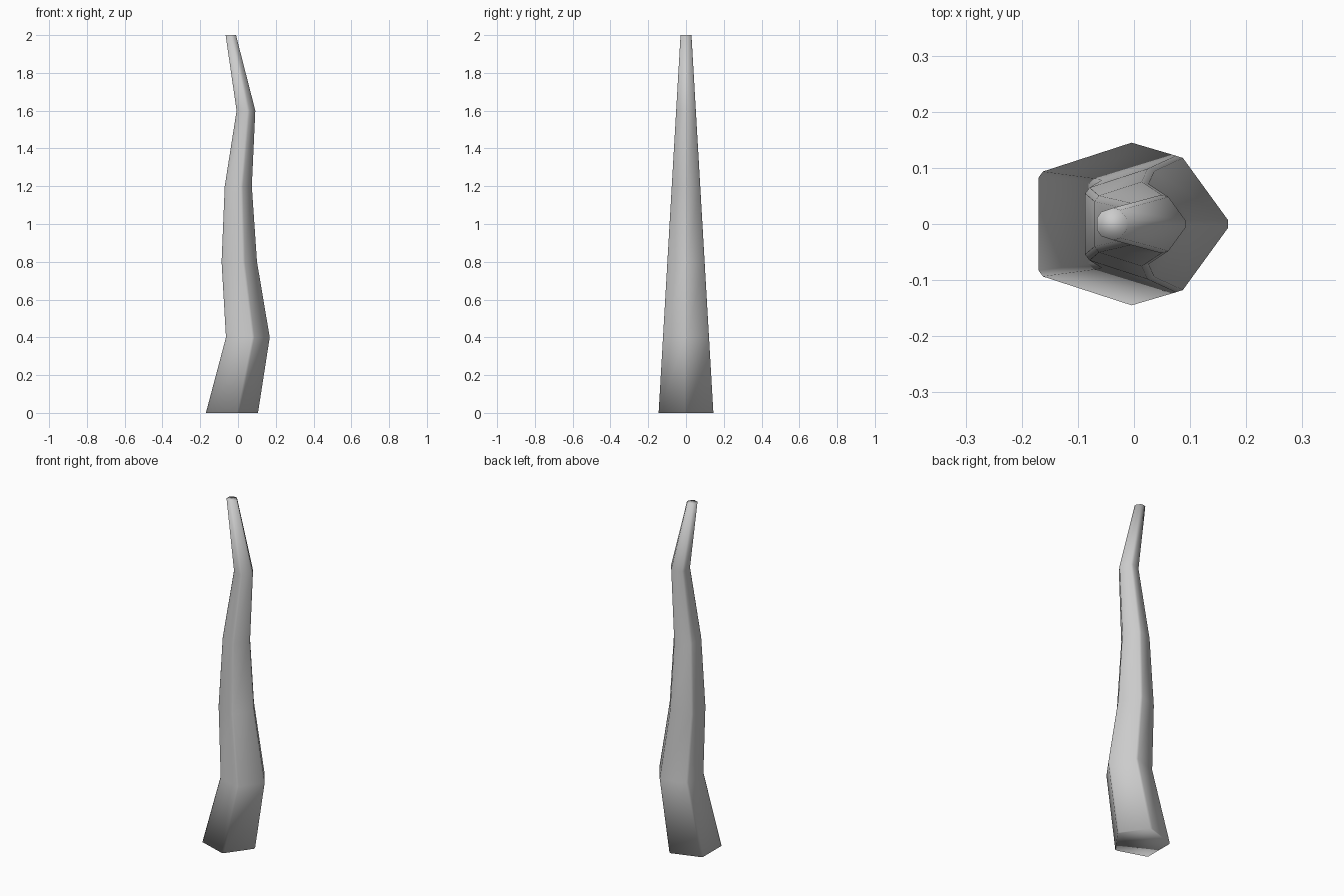
import bpy, bmesh
from math import cos, sin, tau
from mathutils import Vector

if "Cube" in bpy.data.objects:
    bpy.data.objects.remove(bpy.data.objects["Cube"])

# Centre offsets of the wavy, tapering stalk, from base to tip
CENTRES = [-0.0445, 0.042, -0.001, -0.004, 0.039, -0.039]
R_BASE, R_TIP, HEIGHT, CUT = 0.155, 0.033, 2.0, 0.008


def ring_points(cx, r, z):
    """Pentagon with narrow chamfered corners."""
    corners = [Vector((cx + r * cos(tau * i / 5), r * sin(tau * i / 5), z)) for i in range(5)]
    pts = []
    for i, p in enumerate(corners):
        for q in (corners[i - 1], corners[(i + 1) % 5]):
            pts.append(p + (q - p).normalized() * CUT)
    return pts


# Stalk: lofted rings with closed ends
bm = bmesh.new()
rings = []
last = len(CENTRES) - 1
for k, cx in enumerate(CENTRES):
    t = k / last
    pts = ring_points(cx, R_BASE + (R_TIP - R_BASE) * t, HEIGHT * t)
    rings.append([bm.verts.new(p) for p in pts])
for a, b in zip(rings, rings[1:]):
    for i in range(10):
        j = (i + 1) % 10
        bm.faces.new((a[i], a[j], b[j], b[i]))
bm.faces.new(rings[0][::-1])
bm.faces.new(rings[-1])
for f in bm.faces:
    f.smooth = True

mesh = bpy.data.meshes.new("tapered_stalk")
bm.to_mesh(mesh)
bm.free()
stalk = bpy.data.objects.new("tapered_stalk", mesh)
bpy.context.collection.objects.link(stalk)
